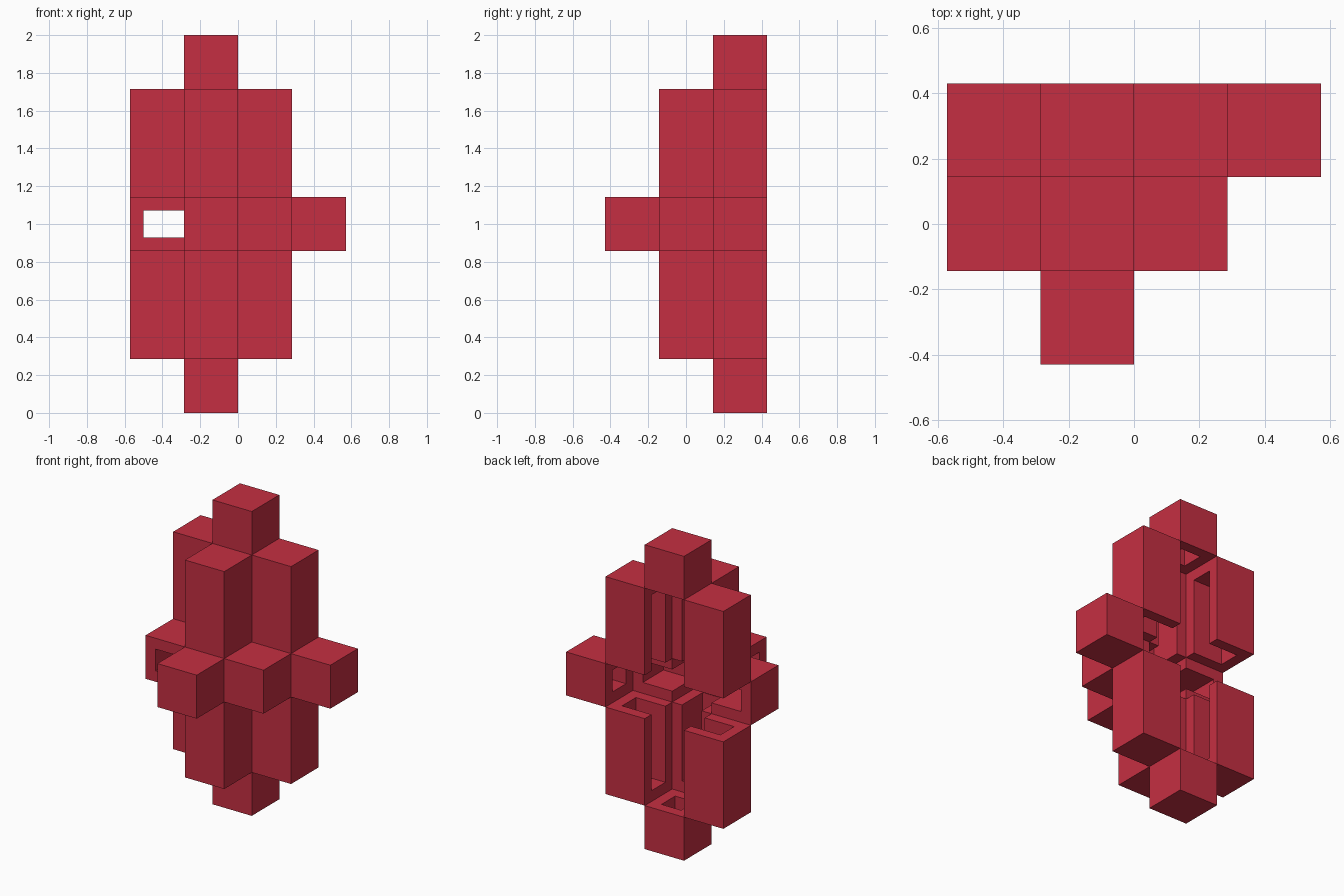
import bpy
import bmesh
from mathutils import Vector

if "Cube" in bpy.data.objects:
    bpy.data.objects.remove(bpy.data.objects["Cube"], do_unlink=True)

U = 2 / 7                       # size of one block
WALL = 0.25                     # wall thickness in blocks
ORIGIN = Vector((2, 1.5, 0))    # block coordinates of the model's base centre

red = bpy.data.materials.new("crimson red")
red.use_nodes = True
COLOUR = (0.56, 0.028, 0.054, 1)
red.diffuse_color = COLOUR
bsdf = next(n for n in red.node_tree.nodes if n.type == 'BSDF_PRINCIPLED')
bsdf.inputs["Base Color"].default_value = COLOUR
bsdf.inputs["Roughness"].default_value = 0.7


def hollow_block(name, low, high, openings):
    """Box with a cavity that runs out through the sides in openings, e.g. '+x -z'."""
    low, high = Vector(low), Vector(high)
    inner = [[low[a] + WALL, high[a] - WALL] for a in range(3)]
    for side in openings.split():
        a = "xyz".index(side[1])
        inner[a][side[0] == '+'] = high[a] if side[0] == '+' else low[a]
    cuts = [sorted({low[a], *inner[a], high[a]}) for a in range(3)]

    def solid(cell):
        mid = []
        for a in range(3):
            if not 0 <= cell[a] < len(cuts[a]) - 1:
                return False
            mid.append((cuts[a][cell[a]] + cuts[a][cell[a] + 1]) / 2)
        return not all(inner[a][0] < mid[a] < inner[a][1] for a in range(3))

    # Skin every wall piece where it meets open space
    bm = bmesh.new()
    cells = [(i, j, k) for i in range(len(cuts[0]) - 1)
             for j in range(len(cuts[1]) - 1) for k in range(len(cuts[2]) - 1)]
    for cell in filter(solid, cells):
        for a in range(3):
            b, c = (a + 1) % 3, (a + 2) % 3
            for step in (0, 1):
                beside = list(cell)
                beside[a] += 2 * step - 1
                if solid(beside):
                    continue
                ring = []
                for db, dc in ((0, 0), (1, 0), (1, 1), (0, 1)):
                    p = Vector()
                    p[a] = cuts[a][cell[a] + step]
                    p[b] = cuts[b][cell[b] + db]
                    p[c] = cuts[c][cell[c] + dc]
                    ring.append(bm.verts.new((p - ORIGIN) * U))
                bm.faces.new(ring if step else ring[::-1])
    bmesh.ops.remove_doubles(bm, verts=bm.verts[:], dist=1e-5)

    mesh = bpy.data.meshes.new(name)
    bm.to_mesh(mesh)
    bm.free()
    mesh.materials.append(red)
    obj = bpy.data.objects.new(name, mesh)
    bpy.context.collection.objects.link(obj)


# Lower and upper halves mirror each other: three columns and an end cap
for level, base, cap, to_middle in (("lower", 1, 0, "+z"), ("upper", 4, 6, "-z")):
    for side, x, y, to_core in (("right", 0, 2, "+x"), ("front", 1, 1, "+y"),
                                ("left", 2, 2, "-x")):
        hollow_block(f"{level}_{side}_column", (x, y, base), (x + 1, y + 1, base + 2),
                     f"{to_core} {to_middle}")
    hollow_block(f"{level}_cap", (1, 2, cap), (2, 3, cap + 1), to_middle)

# Ring of single blocks around the middle
for name, x, y, openings in (("left_arm", 3, 2, "-x"),
                             ("front_left_block", 2, 1, "-x +y"),
                             ("front_arm", 1, 0, "-x +y"),
                             ("front_right_block", 0, 1, "+x +y -y")):
    hollow_block(name, (x, y, 3), (x + 1, y + 1, 4), openings)
